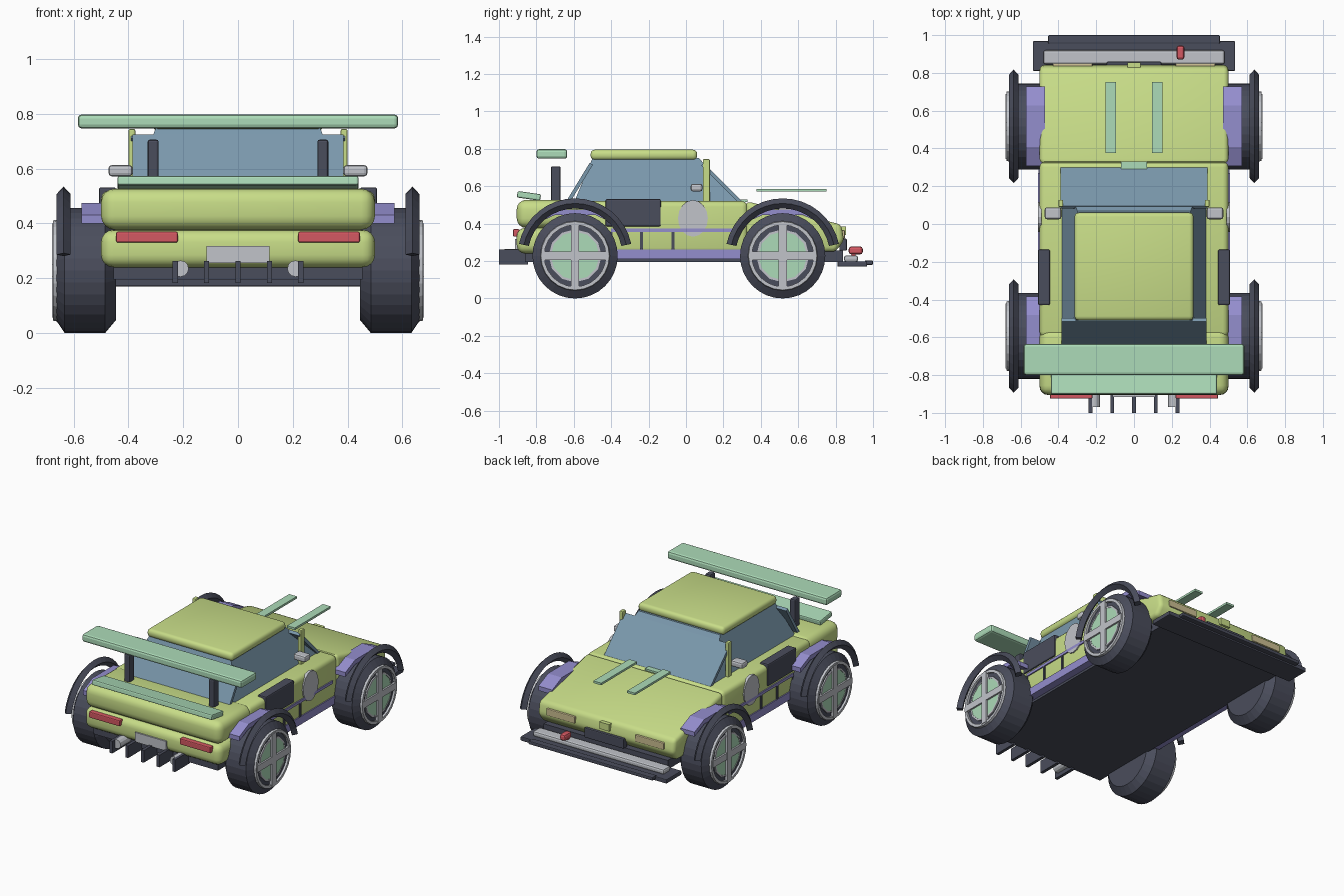
import bpy, bmesh, math

if "Cube" in bpy.data.objects:
    bpy.data.objects.remove(bpy.data.objects["Cube"])


def lin(c):
    c /= 255
    return c / 12.92 if c <= 0.04045 else ((c + 0.055) / 1.055) ** 2.4


def material(name, r, g, b):
    m = bpy.data.materials.new(name)
    m.diffuse_color = (lin(r), lin(g), lin(b), 1)
    m.use_nodes = True
    m.node_tree.nodes["Principled BSDF"].inputs["Base Color"].default_value = m.diffuse_color
    return m


LIME = material("lime paint", 200, 221, 136)
MINT = material("mint", 172, 219, 184)
PURPLE = material("lavender", 148, 142, 206)
GLASS = material("blue glass", 122, 152, 172)
DARK = material("dark rubber", 74, 77, 92)
SILVER = material("silver", 193, 196, 202)
RED = material("red", 212, 88, 98)
TAN = material("headlight tan", 203, 190, 145)


def finish(name, bm, mat, bevel=0, seg=2, smooth=False):
    bmesh.ops.recalc_face_normals(bm, faces=bm.faces)
    if bevel:
        edges = [e for e in bm.edges if e.calc_face_angle(0) > math.radians(25)]
        bmesh.ops.bevel(bm, geom=edges, offset=bevel, segments=seg, profile=0.5,
                        affect='EDGES', clamp_overlap=True)
    me = bpy.data.meshes.new(name)
    bm.to_mesh(me)
    bm.free()
    me.materials.append(mat)
    ob = bpy.data.objects.new(name, me)
    bpy.context.collection.objects.link(ob)
    if smooth:
        bpy.ops.object.select_all(action='DESELECT')
        ob.select_set(True)
        bpy.context.view_layer.objects.active = ob
        bpy.ops.object.shade_smooth_by_angle(angle=math.radians(35))
    return ob


def prism(name, pts, x0, x1, mat, bevel=0, seg=2, smooth=False):
    """Extrude a (y, z) outline from x0 to x1."""
    bm = bmesh.new()
    a = [bm.verts.new((x0, y, z)) for y, z in pts]
    b = [bm.verts.new((x1, y, z)) for y, z in pts]
    bm.faces.new(a)
    bm.faces.new(b)
    for i in range(len(pts)):
        j = (i + 1) % len(pts)
        bm.faces.new((a[i], a[j], b[j], b[i]))
    return finish(name, bm, mat, bevel, seg, smooth)


def box(name, x0, x1, y0, y1, z0, z1, mat, bevel=0, seg=2, smooth=False):
    outline = [(y0, z0), (y1, z0), (y1, z1), (y0, z1)]
    return prism(name, outline, x0, x1, mat, bevel, seg, smooth)


def pair(name, x0, x1, *rest):
    """Box mirrored to both sides."""
    for s in (-1, 1):
        box(name, s * x0, s * x1, *rest)


def slab(name, p, q, t, x0, x1, mat, bevel=0):
    """Tilted plate from p to q in (y, z), thickness t."""
    dy, dz = q[0] - p[0], q[1] - p[1]
    n = math.hypot(dy, dz)
    oy, oz = -dz / n * t, dy / n * t
    outline = [p, q, (q[0] + oy, q[1] + oz), (p[0] + oy, p[1] + oz)]
    return prism(name, outline, x0, x1, mat, bevel)


def lathe(name, prof, cy, cz, n, mat, a0=0, a1=360):
    """Turn a closed (x, radius) outline about an axis along x."""
    bm = bmesh.new()
    full = a1 - a0 == 360
    rings = []
    for i in range(n if full else n + 1):
        a = math.radians(a0 + (a1 - a0) * i / n)
        rings.append([bm.verts.new((x, cy + r * math.cos(a), cz + r * math.sin(a))) for x, r in prof])
    for i in range(n):
        a, b = rings[i], rings[(i + 1) % len(rings)]
        for k in range(len(prof)):
            m = (k + 1) % len(prof)
            if prof[k][1] or prof[m][1]:
                bm.faces.new((a[k], a[m], b[m], b[k]))
    if not full:
        bm.faces.new(rings[0])
        bm.faces.new(rings[-1])
    bmesh.ops.remove_doubles(bm, verts=bm.verts, dist=1e-5)
    return finish(name, bm, mat)


# Body shell
box("cabin_body", -0.5, 0.5, -0.6, 0.33, 0.24, 0.52, LIME, 0.03, 3, True)
hood = [(0.32, 0.25), (0.80, 0.25), (0.845, 0.31), (0.83, 0.395), (0.32, 0.52)]
prism("hood_body", hood, -0.5, 0.5, LIME, 0.025, 3, True)
box("rear_deck", -0.5, 0.5, -0.905, -0.55, 0.377, 0.527, LIME, 0.05, 4, True)
box("rear_bumper", -0.5, 0.5, -0.905, -0.55, 0.24, 0.377, LIME, 0.045, 4, True)
box("floor_pan", -0.455, 0.455, -0.86, 0.84, 0.195, 0.255, DARK)

# Cabin glass and roof
bm = bmesh.new()
low = [bm.verts.new((x, y, 0.51)) for x, y in ((-.385, -.6), (.385, -.6), (.385, .28), (-.385, .28))]
top = [bm.verts.new((x, y, 0.75)) for x, y in ((-.3, -.5), (.3, -.5), (.3, .07), (-.3, .07))]
bm.faces.new(low)
bm.faces.new(top)
for i in range(4):
    j = (i + 1) % 4
    bm.faces.new((low[i], low[j], top[j], top[i]))
finish("side_glass", bm, GLASS)
slab("windshield", (0.30, 0.52), (0.095, 0.725), 0.02, -0.39, 0.39, GLASS)
slab("rear_window", (-0.515, 0.725), (-0.64, 0.52), 0.02, -0.385, 0.385, GLASS)
box("roof", -0.315, 0.315, -0.51, 0.06, 0.74, 0.795, LIME, 0.022, 3, True)
box("cowl_vent", -0.07, 0.07, 0.29, 0.33, 0.515, 0.528, MINT)

# Rear wing and ducktail
box("wing", -0.585, 0.585, -0.80, -0.635, 0.747, 0.798, MINT, 0.014)
slab("ducktail", (-0.78, 0.522), (-0.905, 0.54), -0.035, -0.44, 0.44, MINT, 0.008)

# Rear plate, diffuser and exhausts
box("rear_plate", -0.115, 0.115, -0.915, -0.89, 0.255, 0.318, SILVER)
for i in range(5):
    x = (i - 2) * 0.115
    box("diffuser_fin", x - 0.01, x + 0.01, -1.0, -0.845, 0.182, 0.262, DARK)
for s in (-1, 1):
    pipe = lathe("exhaust", [(0, 0), (0.12, 0), (0.12, 0.03), (0, 0.03)], 0, 0, 12, SILVER)
    pipe.rotation_euler = (0, 0, math.pi / 2)
    pipe.location = (s * 0.21, -0.97, 0.235)

# Nose parts
box("front_grille", -0.145, 0.145, 0.82, 0.86, 0.255, 0.32, DARK, 0.006)
box("hood_latch", -0.035, 0.035, 0.80, 0.855, 0.34, 0.385, LIME)
box("splitter", -0.535, 0.535, 0.81, 0.968, 0.17, 0.198, DARK, 0.005)
box("splitter_lip", -0.455, 0.455, 0.955, 1.0, 0.18, 0.203, DARK, 0.006)
box("splitter_bar", -0.48, 0.48, 0.845, 0.92, 0.195, 0.23, SILVER, 0.012)
box("tow_hook", 0.225, 0.267, 0.87, 0.945, 0.235, 0.278, RED, 0.014)
box("tow_hook_stem", 0.235, 0.257, 0.885, 0.905, 0.195, 0.245, RED)

# Lights and floating hood strips
pair("tail_light", 0.22, 0.445, -0.925, -0.89, 0.33, 0.37, RED, 0.006)
pair("headlight", 0.22, 0.43, 0.815, 0.85, 0.32, 0.365, TAN, 0.005)
pair("hood_strip", 0.095, 0.152, 0.377, 0.752, 0.572, 0.586, MINT)

# Cabin posts, wing posts, mirrors
pair("cabin_post", 0.375, 0.4, 0.09, 0.128, 0.51, 0.745, LIME, 0.006)
pair("wing_post", 0.29, 0.33, -0.722, -0.67, 0.51, 0.706, DARK, 0.008)
pair("mirror", 0.385, 0.473, 0.025, 0.088, 0.572, 0.613, SILVER, 0.012)

# Side intakes, skirts and rails
pair("side_intake", 0.445, 0.508, -0.43, -0.135, 0.385, 0.532, DARK, 0.008)
pair("side_skirt", 0.44, 0.505, -0.42, 0.30, 0.21, 0.262, PURPLE)
pair("side_rail", 0.49, 0.508, -0.40, 0.27, 0.355, 0.373, PURPLE)
for y in (-0.40, -0.237, -0.07):
    pair("rail_strut", 0.49, 0.507, y - 0.008, y + 0.008, 0.262, 0.355, DARK)

# Round door plates
angles = [k * math.pi / 8 for k in range(16)]
oval = [(0.037 + 0.08 * math.cos(a), 0.428 + 0.098 * math.sin(a)) for a in angles]
for s in (-1, 1):
    prism("round_plate", oval, s * 0.49, s * 0.508, SILVER)

# Wheels, arches and fender plates
CZ = 0.228
TYRE = [(0.445, 0), (0.445, 0.18), (0.485, 0.228), (0.633, 0.228), (0.662, 0.185), (0.662, 0)]
ARCH = [(0.612, 0.28), (0.637, 0.307), (0.662, 0.28), (0.637, 0.253)]
RIM = [(0.655, 0.165), (0.655, 0.187), (0.676, 0.183), (0.676, 0.165)]
HUB = [(0.655, 0), (0.668, 0), (0.668, 0.13), (0.655, 0.13)]
INNER = [(0.655, 0.13), (0.67, 0.13), (0.67, 0.142), (0.655, 0.142)]
FENDER = [(-0.21, 0.43), (-0.11, 0.475), (0.11, 0.475), (0.21, 0.43)]
for cy in (0.517, -0.593):
    plate = [(cy + y, z) for y, z in FENDER] + [(cy + y, z - 0.03) for y, z in reversed(FENDER)]
    for s in (-1, 1):
        def turn(name, prof, n, mat, *arc):
            lathe(name, [(s * x, r) for x, r in prof], cy, CZ, n, mat, *arc)

        prism("fender_plate", plate, s * 0.47, s * 0.572, PURPLE)
        turn("wheel_arch", ARCH, 16, DARK, 12, 168)
        turn("tyre", TYRE, 32, DARK)
        turn("rim_ring", RIM, 24, SILVER)
        turn("hub_disc", HUB, 24, MINT)
        turn("inner_ring", INNER, 12, SILVER)
    pair("spoke_upright", 0.655, 0.68, cy - 0.022, cy + 0.022, CZ - 0.172, CZ + 0.172, SILVER)
    pair("spoke_level", 0.655, 0.679, cy - 0.172, cy + 0.172, CZ - 0.022, CZ + 0.022, SILVER)
